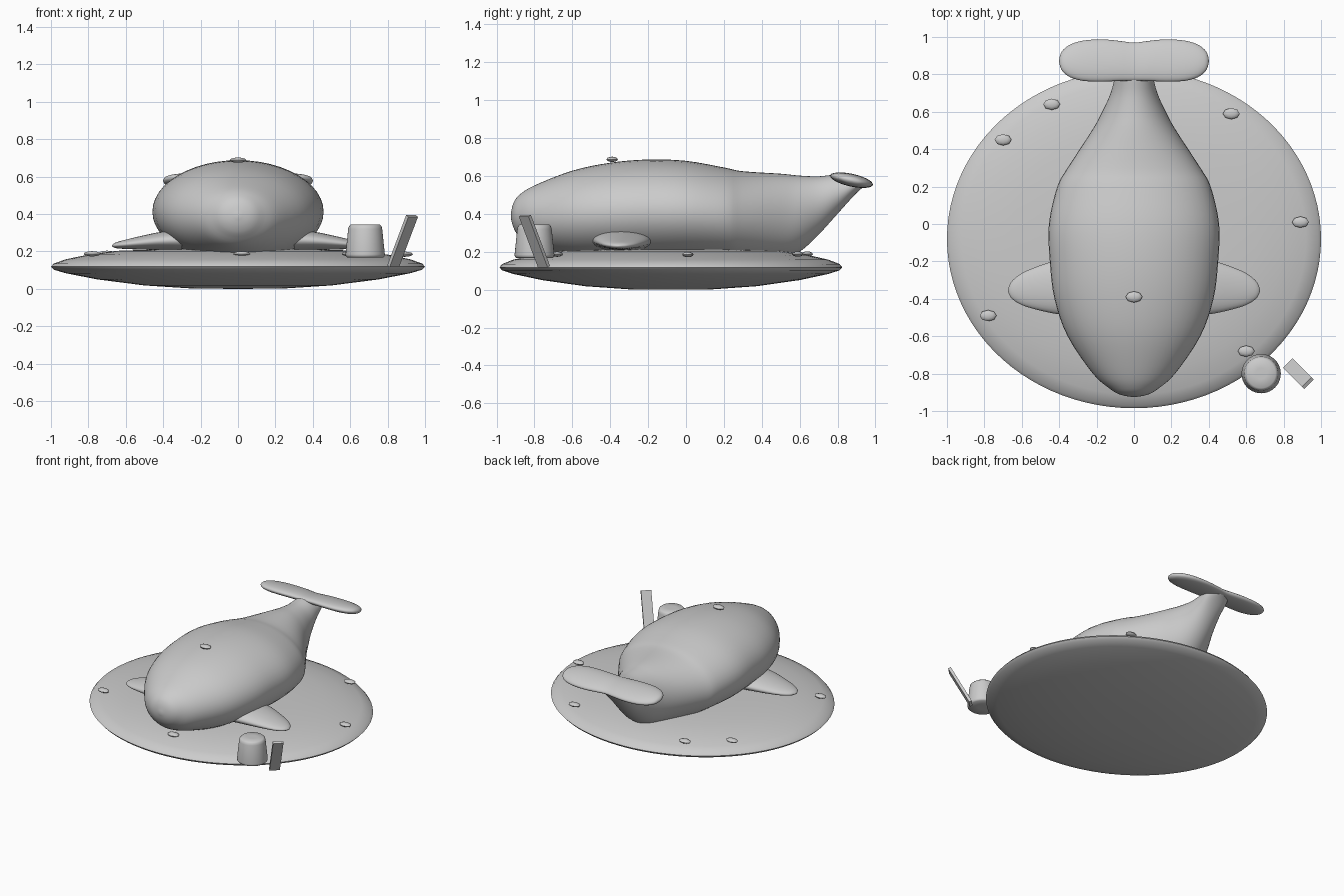
import bpy, bmesh, math
from mathutils import Matrix, Vector

if "Cube" in bpy.data.objects:
    bpy.data.objects.remove(bpy.data.objects["Cube"])


def finish(name, bm, smooth=None):
    bmesh.ops.recalc_face_normals(bm, faces=bm.faces[:])
    me = bpy.data.meshes.new(name)
    bm.to_mesh(me)
    bm.free()
    ob = bpy.data.objects.new(name, me)
    bpy.context.collection.objects.link(ob)
    if smooth:
        bpy.ops.object.select_all(action='DESELECT')
        ob.select_set(True)
        bpy.context.view_layer.objects.active = ob
        bpy.ops.object.shade_smooth_by_angle(angle=math.radians(smooth))
    return ob


def spline(rows, steps):
    """Catmull-Rom interpolation through tuples of numbers."""
    out = []
    for i in range(len(rows) - 1):
        a, b = rows[max(i - 1, 0)], rows[i]
        c, d = rows[i + 1], rows[min(i + 2, len(rows) - 1)]
        for k in range(steps):
            t = k / steps
            out.append([0.5 * (2 * q + (r - p) * t + (2 * p - 5 * q + 4 * r - s) * t * t
                        + (3 * q - p - 3 * r + s) * t ** 3) for p, q, r, s in zip(a, b, c, d)])
    return out + [list(rows[-1])]


def skin(name, rings, smooth):
    bm = bmesh.new()
    loops = [[bm.verts.new(p) for p in ring] for ring in rings]
    n = len(loops[0])
    for a, b in zip(loops, loops[1:]):
        for i in range(n):
            j = (i + 1) % n
            bm.faces.new((a[i], a[j], b[j], b[i]))
    bm.faces.new(loops[0])
    bm.faces.new(loops[-1])
    return finish(name, bm, smooth)


def circle(n):
    return [(math.cos(2 * math.pi * i / n), math.sin(2 * math.pi * i / n)) for i in range(n)]


def revolve(name, profile, centre, scale=(1, 1), n=64, smooth=35):
    rings = [[(centre[0] + r * scale[0] * c, centre[1] + r * scale[1] * s, z)
              for c, s in circle(n)] for r, z in profile]
    return skin(name, rings, smooth)


# Oval plate
plate = [(0.05, 0), (0.25, 0.002), (0.5, 0.018), (0.75, 0.05), (0.92, 0.083), (0.985, 0.102),
         (1.0, 0.118), (0.985, 0.135), (0.92, 0.158), (0.8, 0.183), (0.65, 0.203),
         (0.4, 0.212), (0.05, 0.215)]
revolve("plate", plate, (0, -0.08), (1.0, 0.905), 96, 50)

# Body: y, half width, top z, bottom z
body = [(-0.925, 0.01, 0.40, 0.38), (-0.912, 0.075, 0.455, 0.33), (-0.88, 0.13, 0.50, 0.28),
        (-0.8, 0.22, 0.55, 0.22), (-0.6, 0.355, 0.628, 0.165), (-0.4, 0.425, 0.67, 0.145),
        (-0.2, 0.45, 0.687, 0.14), (0, 0.455, 0.68, 0.14), (0.2, 0.41, 0.645, 0.14),
        (0.3, 0.355, 0.625, 0.14), (0.5, 0.225, 0.612, 0.16), (0.6, 0.17, 0.602, 0.2),
        (0.7, 0.125, 0.598, 0.29), (0.8, 0.1, 0.608, 0.40), (0.9, 0.085, 0.60, 0.51),
        (0.95, 0.03, 0.575, 0.55)]
skin("body", [[(w * c, y, (t + b) / 2 + (t - b) / 2 * s) for c, s in circle(48)]
              for y, w, t, b in spline(body, 4)], 60)

# Tail fluke: x, centre y, half y, half z (slightly tilted down to the rear)
half = [(0, 0.868, 0.102, 0.03), (0.08, 0.872, 0.107, 0.033), (0.17, 0.874, 0.113, 0.034),
        (0.27, 0.873, 0.108, 0.034), (0.34, 0.872, 0.088, 0.03), (0.38, 0.872, 0.058, 0.022),
        (0.395, 0.872, 0.03, 0.012), (0.4, 0.872, 0.005, 0.003)]
fluke = [(-x, *rest) for x, *rest in half[:0:-1]] + half
skin("tail_fluke", [[(x, y + h * c, 0.578 + v * s - 0.2 * h * c) for c, s in circle(32)]
                    for x, y, h, v in spline(fluke, 3)], 60)

# Side fins: x, centre y, half y, centre z, half z
fin = [(0.3, -0.335, 0.16, 0.26, 0.06), (0.42, -0.338, 0.142, 0.255, 0.048),
       (0.52, -0.343, 0.115, 0.246, 0.036), (0.6, -0.348, 0.085, 0.238, 0.025),
       (0.65, -0.352, 0.05, 0.233, 0.016), (0.668, -0.354, 0.022, 0.231, 0.008),
       (0.674, -0.354, 0.003, 0.23, 0.002)]
for side, label in ((-1, "left"), (1, "right")):
    skin(label + "_fin", [[(side * x, y + h * c, z + v * s) for c, s in circle(32)]
                          for x, y, h, z, v in spline(fin, 3)], 60)

# Small cup at the plate edge
cup = [(0.03, 0.167), (0.096, 0.167), (0.104, 0.175), (0.105, 0.185), (0.091, 0.32),
       (0.087, 0.335), (0.077, 0.344), (0.03, 0.345)]
revolve("cup", cup, (0.68, -0.8), n=40, smooth=60)

# Leaning flat stick beside the cup
bm = bmesh.new()
bmesh.ops.create_cube(bm, size=1)
bmesh.ops.transform(bm, verts=bm.verts, matrix=Matrix.Translation((0.88, -0.8, 0.255))
                    @ Matrix.Rotation(math.radians(45), 4, 'Z')
                    @ Matrix.Rotation(math.radians(28), 4, 'X')
                    @ Matrix.Diagonal((0.072, 0.02, 0.305, 1)))
finish("stick", bm)

# Small seeds on the plate and one on the back
seeds = [(0.89, 0.01, 0.185), (0.52, 0.59, 0.188), (-0.44, 0.64, 0.188), (-0.70, 0.45, 0.19),
         (-0.78, -0.49, 0.187), (0.02, -0.8, 0.187), (0.60, -0.68, 0.187), (0, -0.39, 0.688)]
for i, pos in enumerate(seeds):
    bm = bmesh.new()
    bmesh.ops.create_uvsphere(bm, u_segments=8, v_segments=6, radius=1)
    bmesh.ops.transform(bm, verts=bm.verts, matrix=Matrix.Translation(Vector(pos))
                        @ Matrix.Diagonal((0.045, 0.03, 0.014, 1)))
    finish(f"seed_{i + 1}", bm, 40)
